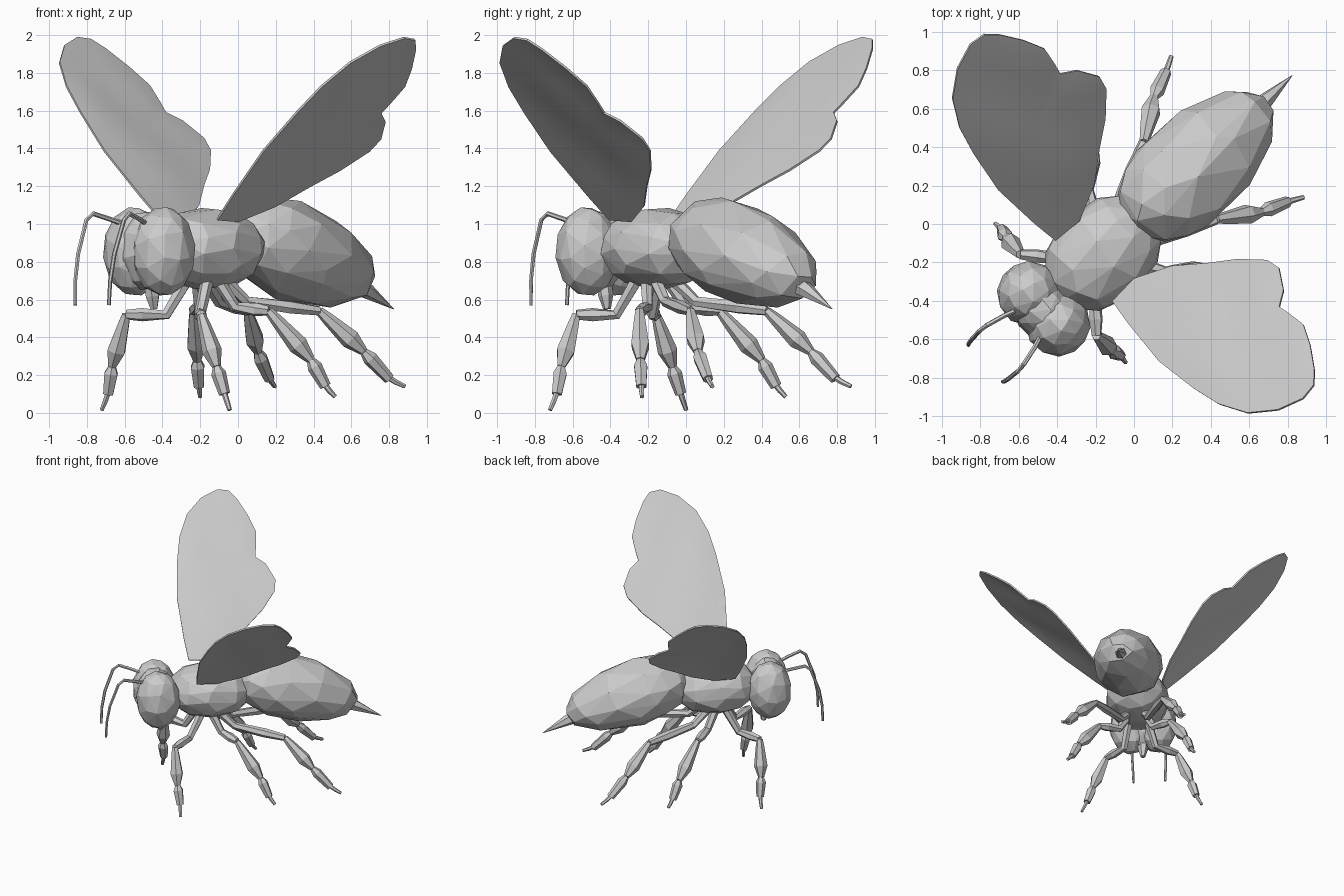
import bpy, bmesh, math
from mathutils import Vector, Matrix

cube = bpy.data.objects.get("Cube")
if cube:
    bpy.data.objects.remove(cube)

HEADING = math.radians(43.2)   # body axis: local +x runs toward the tail

grey = bpy.data.materials.new("plain_grey")
grey.use_nodes = True
grey.diffuse_color = (0.6, 0.6, 0.6, 1)
grey.node_tree.nodes["Principled BSDF"].inputs["Base Color"].default_value = (0.6, 0.6, 0.6, 1)


def finish(name, bm, mirror=False, keep=None):
    """Turn a bmesh into an object aligned with the body heading."""
    bmesh.ops.recalc_face_normals(bm, faces=bm.faces)
    mesh = bpy.data.meshes.new(name)
    bm.to_mesh(mesh)
    bm.free()
    mesh.materials.append(grey)
    obj = bpy.data.objects.new(name, mesh)
    bpy.context.collection.objects.link(obj)
    obj.rotation_euler.z = HEADING
    if keep:
        mod = obj.modifiers.new("facets", 'DECIMATE')
        mod.ratio = keep
    if mirror:
        mod = obj.modifiers.new("other_side", 'MIRROR')
        mod.use_axis = (False, True, False)
        mod.use_mirror_merge = False
    return obj


def blob(name, centre, radii, pitch=0, taper=0, boxy=1, mirror=False):
    """Faceted ellipsoid; taper slims the tail end, boxy < 1 squares it off."""
    bm = bmesh.new()
    bmesh.ops.create_icosphere(bm, subdivisions=3, radius=1)
    turn = Matrix.Rotation(pitch, 3, 'Y')
    for v in bm.verts:
        x, y, z = v.co
        round_part = math.hypot(y, z)
        fat = (round_part ** boxy / round_part if round_part > 1e-4 else 1) * (1 - taper * x)
        shaped = Vector((x * radii[0], y * fat * radii[1], z * fat * radii[2]))
        v.co = turn @ shaped + Vector(centre)
    return finish(name, bm, mirror, keep=0.32)


def add_tube(bm, path, radii, sides=6):
    """Closed tube through the path points with a radius for each."""
    pts = [Vector(p) for p in path]
    rings = []
    for i, p in enumerate(pts):
        a, b = pts[max(i - 1, 0)], pts[min(i + 1, len(pts) - 1)]
        t = (b - a).normalized()
        side = t.cross(Vector((0.3, 1, 0.2))).normalized()
        up = t.cross(side)
        rings.append([bm.verts.new(p + radii[i] * (math.cos(k * math.tau / sides) * side
                      + math.sin(k * math.tau / sides) * up)) for k in range(sides)])
    for r0, r1 in zip(rings, rings[1:]):
        for k in range(sides):
            j = (k + 1) % sides
            bm.faces.new((r0[k], r0[j], r1[j], r1[k]))
    bm.faces.new(rings[0])
    bm.faces.new(rings[-1])


def tube(name, path, radii, sides=6, mirror=False):
    bm = bmesh.new()
    add_tube(bm, path, radii, sides)
    return finish(name, bm, mirror)


# Body
blob("abdomen", (0.46, 0, 0.835), (0.50, 0.275, 0.255), pitch=math.radians(17), taper=0.13, boxy=0.9)
blob("thorax", (-0.222, 0, 0.87), (0.32, 0.26, 0.215), boxy=0.8)
blob("head_core", (-0.65, 0, 0.86), (0.15, 0.2, 0.21))
blob("eyes", (-0.645, 0.11, 0.855), (0.17, 0.165, 0.235), mirror=True)
tube("mouthpart", [(-0.63, 0, 0.68), (-0.62, 0, 0.62), (-0.61, 0, 0.55)], [0.04, 0.04, 0.02])
tube("stinger", [(0.88, 0, 0.67), (0.95, 0, 0.64), (1.13, 0, 0.55)], [0.05, 0.04, 0.002])

# Antennae
tube("antennae",
     [(-0.72, 0.08, 0.99), (-0.82, 0.115, 1.025), (-0.92, 0.14, 1.055), (-0.965, 0.145, 1.02),
      (-1.03, 0.14, 0.84), (-1.055, 0.135, 0.7), (-1.06, 0.13, 0.57)],
     [0.014, 0.013, 0.013, 0.012, 0.012, 0.011, 0.01], mirror=True)


# Legs: hip, elbow, knee, shin end, ankle, toe
def leg(name, hip, elbow, knee, shin, ankle, toe):
    hip, elbow, knee, shin, ankle, toe = map(Vector, (hip, elbow, knee, shin, ankle, toe))
    bm = bmesh.new()
    add_tube(bm, [hip, elbow, elbow.lerp(knee, 0.6), knee], [0.035, 0.03, 0.036, 0.026])
    add_tube(bm, [knee, knee.lerp(shin, 0.2), knee.lerp(shin, 0.7), shin], [0.024, 0.034, 0.053, 0.024])
    add_tube(bm, [shin, shin.lerp(ankle, 0.25), ankle], [0.022, 0.04, 0.03])
    add_tube(bm, [ankle.lerp(shin, 0.1), ankle.lerp(toe, 0.4), toe], [0.016, 0.015, 0.012])
    return finish(name, bm, mirror=True)


leg("front_legs", (-0.3, 0.08, 0.7), (-0.4, 0.13, 0.52), (-0.54, 0.29, 0.52),
    (-0.535, 0.404, 0.245), (-0.52, 0.45, 0.1), (-0.525, 0.495, 0.015))
leg("middle_legs", (-0.22, 0.08, 0.7), (-0.15, 0.14, 0.56), (-0.05, 0.29, 0.54),
    (0.117, 0.44, 0.28), (0.176, 0.49, 0.14), (0.216, 0.522, 0.085))
leg("rear_legs", (-0.16, 0.07, 0.7), (-0.04, 0.11, 0.59), (0.33, 0.277, 0.54),
    (0.528, 0.41, 0.325), (0.663, 0.463, 0.18), (0.74, 0.504, 0.14))

# Wings: outline seen from above, rising evenly to the side
outline = [(-.358, .215), (-.377, .354), (-.395, .61), (-.36, .834), (-.321, .982), (-.242, 1.12),
           (-.116, 1.216), (.019, 1.262), (.108, 1.25), (.164, 1.196), (.238, 1.085), (.285, .983),
           (.27, .89), (.256, .83), (.332, .782), (.394, .681), (.377, .61), (.267, .5),
           (.137, .407), (-.007, .292), (-.195, .205)]
MID = Vector((-0.03, 0.72))


def wing_point(p, bulge):
    ripple = 0.008 * math.sin(9 * p.x + 5 * p.y)
    return Vector((p.x, p.y, 0.83 + 0.92 * p.y + bulge + ripple * (bulge > 0)))


bm = bmesh.new()
rings = [[bm.verts.new(wing_point(MID.lerp(Vector(p), s), b)) for p in outline]
         for s, b in ((1, 0), (0.8, 0.008), (0.55, 0.013), (0.28, 0.015))]
centre = bm.verts.new(wing_point(MID, 0.015))
count = len(outline)
for k in range(count):
    j = (k + 1) % count
    for r0, r1 in zip(rings, rings[1:]):
        bm.faces.new((r0[k], r0[j], r1[j], r1[k]))
    bm.faces.new((rings[-1][k], rings[-1][j], centre))
bmesh.ops.recalc_face_normals(bm, faces=bm.faces)
bmesh.ops.solidify(bm, geom=bm.faces[:], thickness=0.012)
wings = finish("wings", bm, mirror=True)
bpy.ops.object.select_all(action='DESELECT')
wings.select_set(True)
bpy.context.view_layer.objects.active = wings
bpy.ops.object.shade_smooth_by_angle(angle=math.radians(40))
